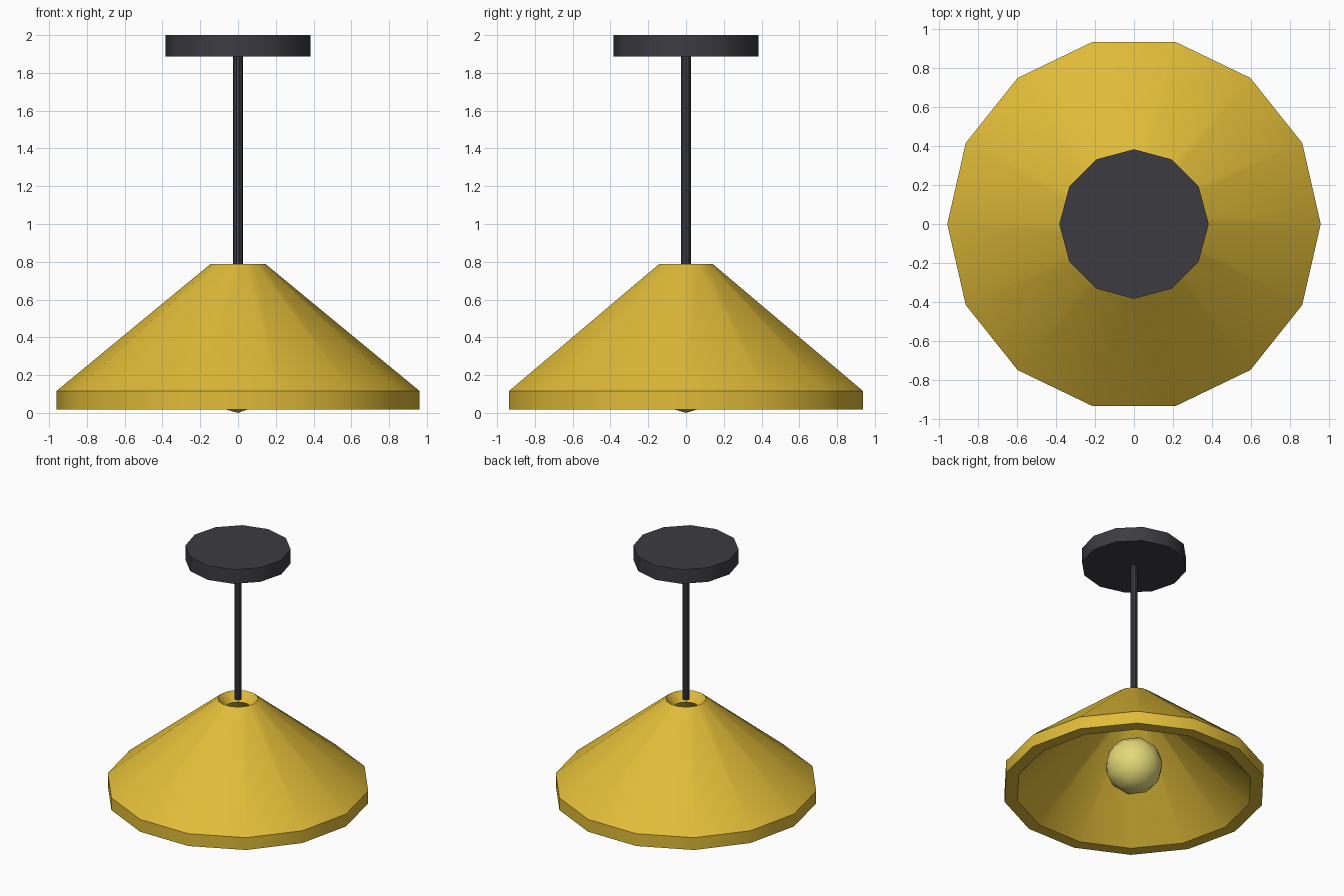
import bpy
import bmesh
import math

cube = bpy.data.objects.get("Cube")
if cube:
    bpy.data.objects.remove(cube, do_unlink=True)


def make_material(name, rgb):
    mat = bpy.data.materials.new(name)
    mat.use_nodes = True
    mat.diffuse_color = (*rgb, 1)
    bsdf = mat.node_tree.nodes["Principled BSDF"]
    bsdf.inputs["Base Color"].default_value = (*rgb, 1)
    bsdf.inputs["Roughness"].default_value = 0.6
    return mat


gold = make_material("mustard gold", (0.75, 0.50, 0.04))
charcoal = make_material("charcoal", (0.046, 0.044, 0.053))
glow = make_material("pale yellow", (0.78, 0.70, 0.19))


def finish(name, bm, mat):
    """Turn a bmesh into a smooth-shaded object with sharp corners kept."""
    bmesh.ops.recalc_face_normals(bm, faces=bm.faces)
    mesh = bpy.data.meshes.new(name)
    bm.to_mesh(mesh)
    bm.free()
    obj = bpy.data.objects.new(name, mesh)
    bpy.context.collection.objects.link(obj)
    mesh.materials.append(mat)
    bpy.ops.object.select_all(action='DESELECT')
    obj.select_set(True)
    bpy.context.view_layer.objects.active = obj
    bpy.ops.object.shade_smooth_by_angle(angle=math.radians(35))


def lathe(profile, sides, hollow=False):
    """Sweep (radius, height) points round z, first corner on +x.
    A hollow profile is a closed loop; a solid one gets end caps."""
    bm = bmesh.new()
    rings = []
    for r, z in profile:
        angles = [math.tau * i / sides for i in range(sides)]
        rings.append([bm.verts.new((r * math.cos(a), r * math.sin(a), z)) for a in angles])
    if not hollow:
        bm.faces.new(rings[0][::-1])
        bm.faces.new(rings[-1])
    else:
        rings.append(rings[0])
    for low, high in zip(rings, rings[1:]):
        for i in range(sides):
            j = (i + 1) % sides
            bm.faces.new((low[i], low[j], high[j], high[i]))
    return bm


# Ceiling canopy and hanging rod
finish("ceiling_canopy", lathe([(0.384, 1.886), (0.384, 2.0)], 12), charcoal)
finish("hanging_rod", lathe([(0.027, 0.785), (0.027, 1.89)], 10), charcoal)

# Conical shade: outer skirt and cone, sloped mouth, single straight inner cone
shade_profile = [
    (0.96, 0.018), (0.96, 0.117), (0.147, 0.787),
    (0.09, 0.717), (0.865, 0.018),
]
finish("lamp_shade", lathe(shade_profile, 14, hollow=True), gold)

# Round faceted bulb hanging inside the shade
bulb_bm = bmesh.new()
bmesh.ops.create_icosphere(bulb_bm, subdivisions=2, radius=0.212)
bmesh.ops.translate(bulb_bm, verts=bulb_bm.verts, vec=(0, 0, 0.212))
finish("light_bulb", bulb_bm, glow)
